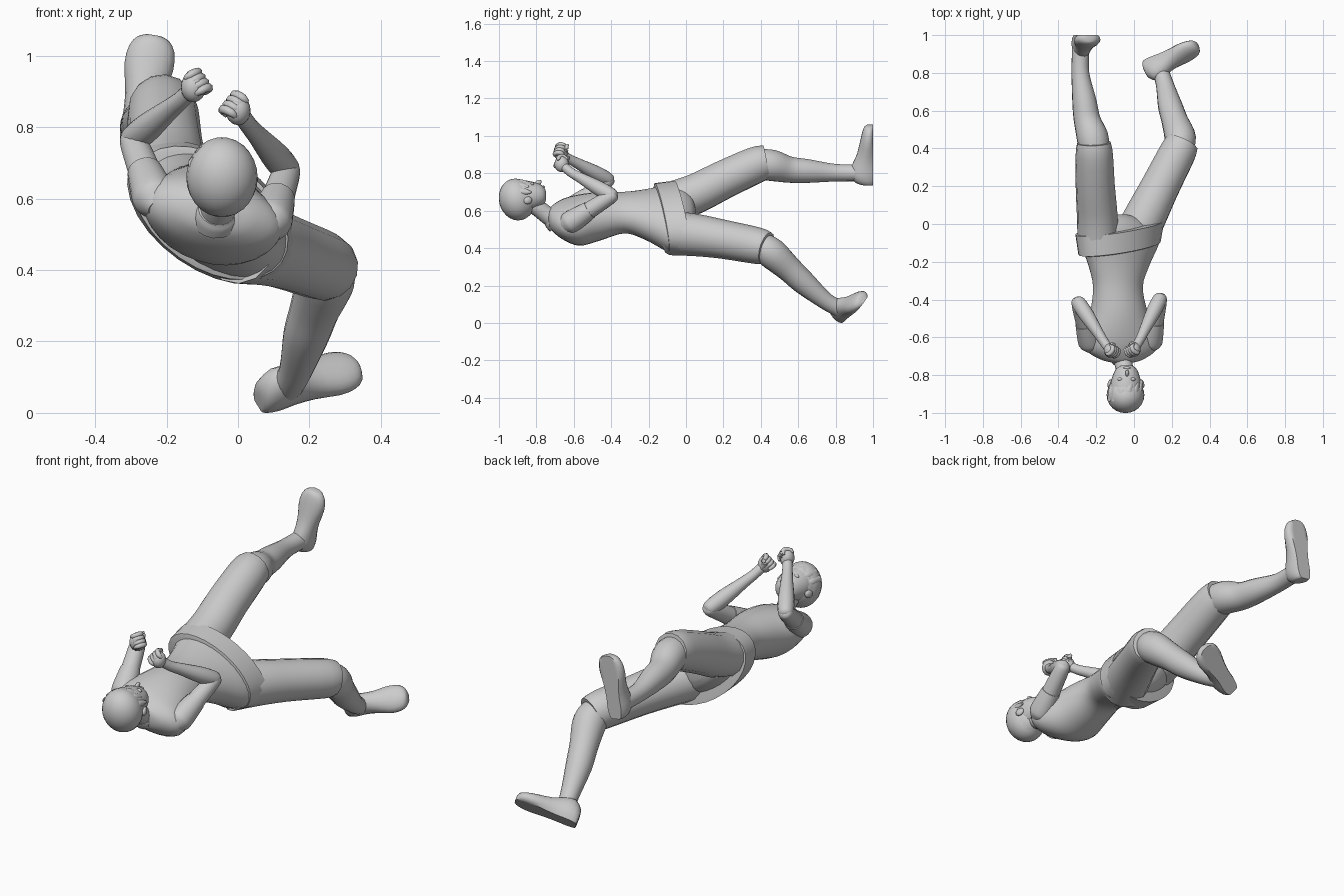
import bpy, bmesh, math
from mathutils import Vector, Matrix


def finish(name, bm, angle=50):
    bmesh.ops.recalc_face_normals(bm, faces=bm.faces)
    me = bpy.data.meshes.new(name)
    bm.to_mesh(me)
    bm.free()
    ob = bpy.data.objects.new(name, me)
    bpy.context.collection.objects.link(ob)
    bpy.ops.object.select_all(action='DESELECT')
    ob.select_set(True)
    bpy.context.view_layer.objects.active = ob
    bpy.ops.object.shade_smooth_by_angle(angle=math.radians(angle))
    return ob


def skin(name, rings, angle=50):
    bm = bmesh.new()
    vs = [[bm.verts.new(p) for p in r] for r in rings]
    n = len(vs[0])
    for a, b in zip(vs, vs[1:]):
        for i in range(n):
            bm.faces.new((a[i], a[(i + 1) % n], b[(i + 1) % n], b[i]))
    bm.faces.new(vs[0])
    bm.faces.new(vs[-1])
    return finish(name, bm, angle)


def smooth(secs, steps):
    """Catmull-Rom interpolation of section tuples."""
    out = []
    for i in range(len(secs) - 1):
        p = [Vector(secs[max(0, min(len(secs) - 1, i + k))]) for k in (-1, 0, 1, 2)]
        for s in range(steps):
            t = s / steps
            out.append(0.5 * (2 * p[1] + (p[2] - p[0]) * t + (2 * p[0] - 5 * p[1] + 4 * p[2] - p[3]) * t * t
                              + (3 * p[1] - p[0] - 3 * p[2] + p[3]) * t ** 3))
    return out + [Vector(secs[-1])]


def limb(name, secs, sides=18, steps=4):
    """Round tube through (x, y, z, radius) sections."""
    secs = smooth(secs, steps)
    pts = [Vector(s[:3]) for s in secs]
    rings = []
    for i, c in enumerate(pts):
        t = (pts[min(i + 1, len(pts) - 1)] - pts[max(i - 1, 0)]).normalized()
        u = t.cross(Vector((0.3, 0.2, 1))).normalized()
        v = t.cross(u)
        rings.append([c + secs[i][3] * (u * math.cos(a) + v * math.sin(a))
                      for a in (2 * math.pi * k / sides for k in range(sides))])
    return skin(name, rings)


def slab(name, secs, sides=28, steps=4, slant=(0, 0)):
    """Elliptical body along y from (x, y, z, half_width, half_depth, tilt) sections."""
    rings = []
    for x, y, z, a, b, tilt in smooth(secs, steps):
        r = math.radians(tilt)
        ring = []
        for k in range(sides):
            q = 2 * math.pi * k / sides
            u, v = a * math.cos(q), b * math.sin(q)
            dx, dz = u * math.cos(r) - v * math.sin(r), u * math.sin(r) + v * math.cos(r)
            ring.append((x + dx, y + slant[0] * dx + slant[1] * dz, z + dz))
        rings.append(ring)
    return skin(name, rings)


def ball(name, loc, radii, rot=(0, 0, 0), seg=20):
    bm = bmesh.new()
    bmesh.ops.create_uvsphere(bm, u_segments=seg, v_segments=seg // 2 + 2, radius=1)
    m = Matrix.Translation(loc) @ Matrix.Rotation(rot[2], 4, 'Z') @ Matrix.Rotation(rot[1], 4, 'Y') \
        @ Matrix.Rotation(rot[0], 4, 'X') @ Matrix.Diagonal((*radii, 1))
    bm.transform(m)
    return finish(name, bm, 60)


# Torso: leaning back, rolled towards the hips
slab("shirt_torso", [
    (-0.06, -0.735, 0.565, 0.05, 0.04, -12), (-0.065, -0.715, 0.56, 0.12, 0.065, -12),
    (-0.07, -0.66, 0.555, 0.195, 0.10, -14), (-0.075, -0.57, 0.55, 0.19, 0.13, -18),
    (-0.08, -0.46, 0.57, 0.155, 0.125, -22), (-0.085, -0.33, 0.59, 0.138, 0.105, -25),
    (-0.08, -0.22, 0.58, 0.175, 0.117, -31), (-0.075, -0.10, 0.56, 0.235, 0.143, -35),
    (-0.075, -0.05, 0.56, 0.235, 0.135, -35)])
# Flared hem band over the hips
slab("shirt_hem", [
    (-0.077, -0.135, 0.56, 0.225, 0.138, -35), (-0.077, -0.13, 0.56, 0.243, 0.153, -35),
    (-0.075, -0.02, 0.56, 0.265, 0.160, -35), (-0.075, -0.018, 0.56, 0.245, 0.138, -35)],
    steps=1, slant=(0.1, -0.15))
# Shorts seat closing the hips
slab("shorts_seat", [
    (-0.075, -0.1, 0.56, 0.235, 0.135, -35), (-0.08, -0.02, 0.565, 0.215, 0.115, -38),
    (-0.085, 0.03, 0.57, 0.14, 0.08, -42), (-0.085, 0.05, 0.57, 0.05, 0.04, -42)])

# Shorts legs, ending in a crisp cuff at the knee
limb("left_shorts_leg", [
    (-0.19, -0.08, 0.645, 0.11), (-0.195, 0.05, 0.69, 0.108), (-0.205, 0.2, 0.765, 0.104),
    (-0.21, 0.37, 0.843, 0.099), (-0.212, 0.43, 0.86, 0.09)], 14, 3)
limb("right_shorts_leg", [
    (0.0, -0.08, 0.48, 0.118), (0.065, 0.05, 0.47, 0.113), (0.14, 0.2, 0.447, 0.104),
    (0.232, 0.38, 0.413, 0.098), (0.256, 0.43, 0.40, 0.088)], 14, 3)
# Lower legs
limb("left_lower_leg", [
    (-0.21, 0.39, 0.85, 0.08), (-0.22, 0.46, 0.842, 0.084), (-0.248, 0.55, 0.82, 0.071),
    (-0.263, 0.65, 0.812, 0.064), (-0.284, 0.8, 0.803, 0.047), (-0.282, 0.93, 0.803, 0.046)])
limb("right_lower_leg", [
    (0.235, 0.39, 0.42, 0.07), (0.245, 0.455, 0.375, 0.083), (0.215, 0.55, 0.29, 0.07),
    (0.19, 0.63, 0.215, 0.064), (0.16, 0.75, 0.115, 0.046), (0.133, 0.83, 0.072, 0.046)])


# Shoes: flat sole, high heel cup, low toe
def shoe(name, heel, toe, up):
    heel, up = Vector(heel), Vector(up).normalized()
    d = Vector(toe) - heel
    length = d.length
    d.normalize()
    side = d.cross(up).normalized()
    up = side.cross(d)
    rings = []
    for t, w, h in smooth([(0, 0.026, 0.05), (0.03, 0.042, 0.09), (0.16, 0.052, 0.125), (0.32, 0.05, 0.115),
                           (0.5, 0.055, 0.088), (0.72, 0.069, 0.07), (0.88, 0.064, 0.058),
                           (0.97, 0.044, 0.047), (1, 0.018, 0.035)], 2):
        c = heel + d * t * length
        rings.append([c + side * w * math.cos(q) + up * max(0, h * (0.38 + 0.62 * math.sin(q)))
                      for q in (2 * math.pi * k / 18 for k in range(18))])
    skin(name, rings, angle=45)


shoe("left_shoe", (-0.288, 1.0, 0.738), (-0.235, 1.0, 1.058), (0, -1, 0))
shoe("right_shoe", (0.055, 0.846, 0.02), (0.335, 0.957, 0.118), (0.18, -0.76, 0.63))


# Arms with short sleeves and clenched fists
def arm(side, shoulder, elbow, wrist, fist, inward):
    s, e, w, f = map(Vector, (shoulder, elbow, wrist, fist))
    sec = lambda p, r: (*p, r)
    limb(side + "_sleeve", [sec(s + (s - e) * 0.22, 0.03), sec(s + (s - e) * 0.1, 0.054), sec(s, 0.062),
                            sec(s.lerp(e, 0.25), 0.056), sec(s.lerp(e, 0.45), 0.049)], 16, 3)
    limb(side + "_upper_arm", [sec(s, 0.05), sec(s.lerp(e, 0.6), 0.044), sec(e, 0.037),
                               sec(e + (e - s) * 0.09, 0.02)])
    limb(side + "_forearm", [sec(e + (e - w) * 0.08, 0.02), sec(e, 0.037), sec(e.lerp(w, 0.3), 0.04),
                             sec(e.lerp(w, 0.75), 0.029), sec(w, 0.025), sec(f, 0.025)])
    ball(side + "_palm", f, (0.035, 0.038, 0.042))
    d = (f - w).normalized()
    row = Vector((inward * -0.55, 0.25, 0.75))
    row = (row - d * row.dot(d)).normalized()
    out = d.cross(row) * -inward
    for k in range(4):
        c = f + row * (0.028 - 0.018 * k)
        limb(f"{side}_finger_{k + 1}", [sec(c - out * 0.018 + d * 0.012, 0.008), sec(c - out * 0.012 + d * 0.026, 0.012),
                                        sec(c + out * 0.012 + d * 0.03, 0.013), sec(c + out * 0.03 + d * 0.018, 0.012),
                                        sec(c + out * 0.028 - d * 0.006, 0.007)], 8, 2)
    limb(side + "_thumb", [sec(f - d * 0.025 + out * 0.015, 0.012), sec(f + out * 0.036 + row * 0.015, 0.013),
                           sec(f + out * 0.042 + row * 0.038, 0.007)], 8, 3)


arm("left", (-0.235, -0.62, 0.605), (-0.295, -0.415, 0.765), (-0.155, -0.63, 0.88), (-0.125, -0.67, 0.912), 1)
arm("right", (0.09, -0.615, 0.54), (0.138, -0.395, 0.68), (0.03, -0.615, 0.805), (0.0, -0.665, 0.848), -1)

# Neck and collar
limb("neck", [(-0.06, -0.68, 0.545, 0.06), (-0.055, -0.74, 0.575, 0.048), (-0.045, -0.80, 0.62, 0.046),
              (-0.045, -0.87, 0.65, 0.05)])
limb("collar", [(-0.062, -0.69, 0.55, 0.072), (-0.06, -0.715, 0.565, 0.064), (-0.058, -0.73, 0.573, 0.054)])

# Head, face and hair
ball("skull", (-0.045, -0.895, 0.66), (0.095, 0.098, 0.108), seg=24)
limb("face", [(-0.045, -0.92, 0.68, 0.08), (-0.043, -0.86, 0.678, 0.084), (-0.041, -0.80, 0.68, 0.07),
              (-0.04, -0.765, 0.68, 0.052), (-0.04, -0.75, 0.68, 0.03)], 20, 4)
ball("nose", (-0.037, -0.79, 0.75), (0.01, 0.02, 0.014), (0.5, 0, 0), 10)
ball("lips", (-0.038, -0.762, 0.727), (0.02, 0.008, 0.007), seg=10)
for label, s in (("left", -1), ("right", 1)):
    ball(label + "_eye", (-0.039 + s * 0.033, -0.822, 0.743), (0.016, 0.009, 0.01), seg=10)
    ball(label + "_ear", (-0.043 + s * 0.086, -0.845, 0.655), (0.011, 0.024, 0.02), (0.4, 0, s * 0.3), 12)
ball("hair", (-0.045, -0.905, 0.66), (0.1, 0.095, 0.113), (0.25, 0, 0), 24)
# Swept fringe lying close to the forehead
for k in range(6):
    q = math.radians(-65 + 26 * k)
    x, z = -0.045 + 0.072 * math.sin(q), 0.665 + 0.078 * math.cos(q)
    limb(f"hair_lock_{k + 1}", [(x - 0.01, -0.94, z, 0.02), (x, -0.88, z + 0.002, 0.025),
                                (x + 0.02, -0.84 + 0.012 * (k % 2), z, 0.005)], 10, 3)
